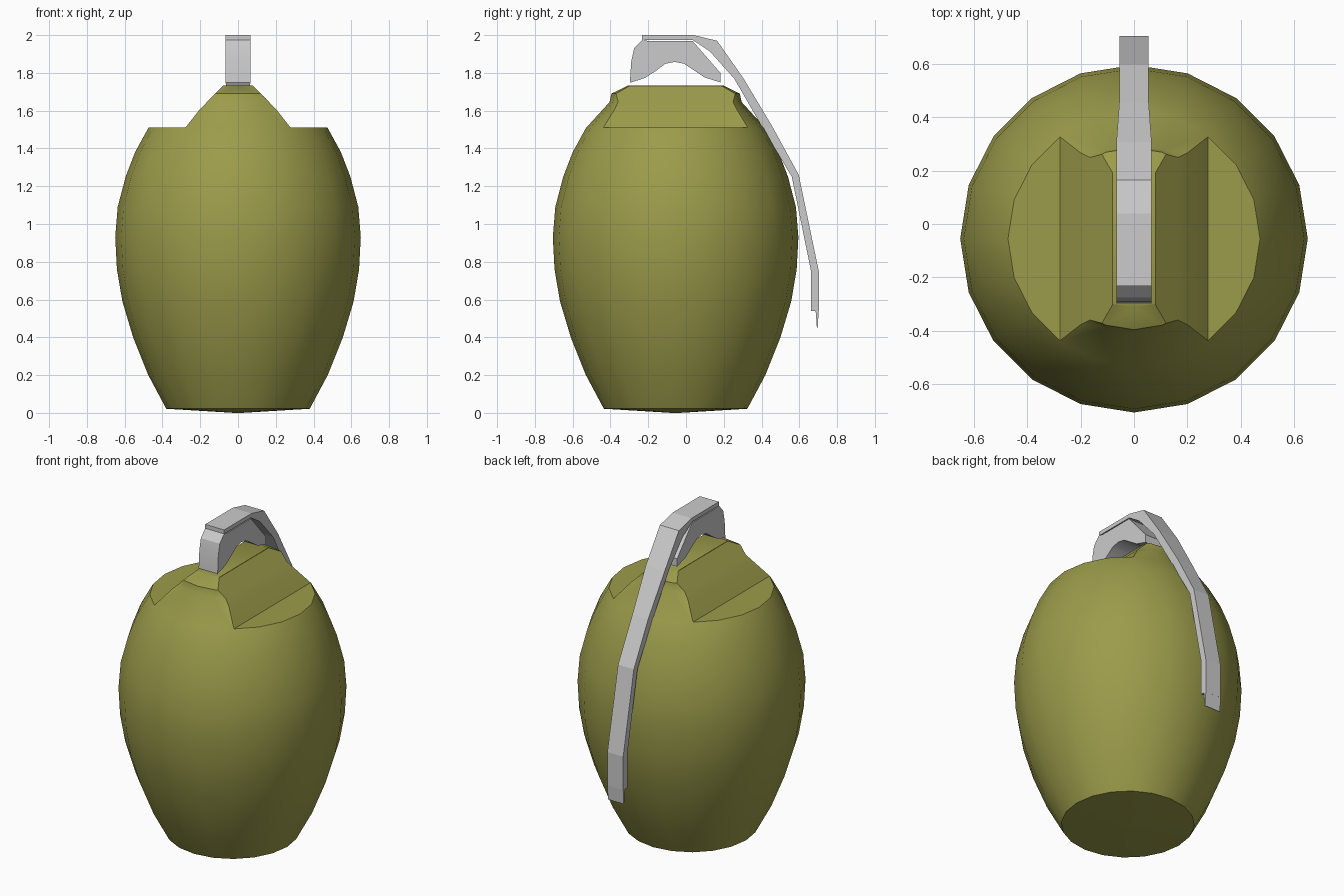
import bpy, bmesh
from math import cos, sin, tau, radians

if "Cube" in bpy.data.objects:
    bpy.data.objects.remove(bpy.data.objects["Cube"])

CY = -0.055  # body axis in y


def finish(bm, name, mat=None):
    bmesh.ops.recalc_face_normals(bm, faces=bm.faces)
    me = bpy.data.meshes.new(name)
    bm.to_mesh(me)
    bm.free()
    ob = bpy.data.objects.new(name, me)
    bpy.context.collection.objects.link(ob)
    if mat:
        me.materials.append(mat)
    return ob


def activate(ob):
    bpy.ops.object.select_all(action='DESELECT')
    ob.select_set(True)
    bpy.context.view_layer.objects.active = ob


def smooth(ob, deg=30):
    activate(ob)
    bpy.ops.object.shade_smooth_by_angle(angle=radians(deg))


def loft(name, loops, mat=None):
    """Skin between closed loops of points and cap both ends."""
    bm = bmesh.new()
    rings = [[bm.verts.new(p) for p in loop] for loop in loops]
    n = len(rings[0])
    for a, b in zip(rings, rings[1:]):
        for i in range(n):
            j = (i + 1) % n
            bm.faces.new((a[i], a[j], b[j], b[i]))
    bm.faces.new(rings[0])
    bm.faces.new(rings[-1])
    return finish(bm, name, mat)


olive = bpy.data.materials.new("olive_paint")
olive.diffuse_color = (0.33, 0.33, 0.07, 1)
olive.use_nodes = True
olive.node_tree.nodes["Principled BSDF"].inputs["Base Color"].default_value = olive.diffuse_color

# Body: 20-sided lathe, (radius, height)
profile = [(0.02, 0.0), (0.38, 0.022), (0.475, 0.2), (0.555, 0.4), (0.612, 0.59),
           (0.641, 0.76), (0.65, 0.93), (0.637, 1.09), (0.595, 1.25),
           (0.545, 1.38), (0.475, 1.508), (0.35, 1.645), (0.34, 1.69), (0.255, 1.732)]
body = loft("body", [[(r * cos(tau * i / 20), CY + r * sin(tau * i / 20), z)
                      for i in range(20)] for r, z in profile], olive)

# Cutter: leaves the sloped ridge and flat shoulders on top
half = [(1, -1), (1, 1.512), (0.277, 1.512), (0.2, 1.61), (0.08, 1.73), (0.08, 2.5)]
section = half + [(-x, z) for x, z in reversed(half)]
cutter = loft("ridge_cutter", [[(x, y, z) for x, z in section] for y in (-1.5, 1.5)])
cutter.hide_render = True
mod = body.modifiers.new("ridge", 'BOOLEAN')
mod.operation = 'INTERSECT'
mod.solver = 'EXACT'
mod.object = cutter
activate(body)
bpy.ops.object.modifier_apply(modifier=mod.name)
bpy.data.objects.remove(cutter)
smooth(body)

# Fuze head: arched block across the ridge, (y, z)
head = [(-0.297, 1.748), (-0.29, 1.86), (-0.275, 1.93), (-0.232, 1.975), (-0.2, 1.969),
        (0.035, 1.969), (0.182, 1.80), (0.182, 1.75), (0.1, 1.775), (0.04, 1.815),
        (-0.01, 1.848), (-0.06, 1.858), (-0.11, 1.848), (-0.16, 1.81), (-0.22, 1.772)]
smooth(loft("fuze_head", [[(x, y, z) for y, z in head] for x in (-0.066, 0.066)]))

# Safety lever: (outer y, outer z, inner y, inner z, half width)
stations = [(-0.232, 2.0, -0.232, 1.975, 0.066), (0.04, 2.0, 0.035, 1.975, 0.066),
            (0.165, 1.97, 0.125, 1.915, 0.066), (0.305, 1.77, 0.255, 1.77, 0.066),
            (0.455, 1.52, 0.405, 1.51, 0.055), (0.597, 1.26, 0.56, 1.25, 0.055),
            (0.703, 0.75, 0.662, 0.75, 0.055), (0.703, 0.54, 0.662, 0.54, 0.055)]
loft("safety_lever", [[(-w, a, b), (w, a, b), (w, c, d), (-w, c, d)]
                      for a, b, c, d, w in stations])

# Thin lip at the lever end
tip = [(0.686, 0.545), (0.703, 0.545), (0.697, 0.45), (0.693, 0.45)]
loft("lever_tip", [[(x, y, z) for y, z in tip] for x in (-0.055, 0.055)])
